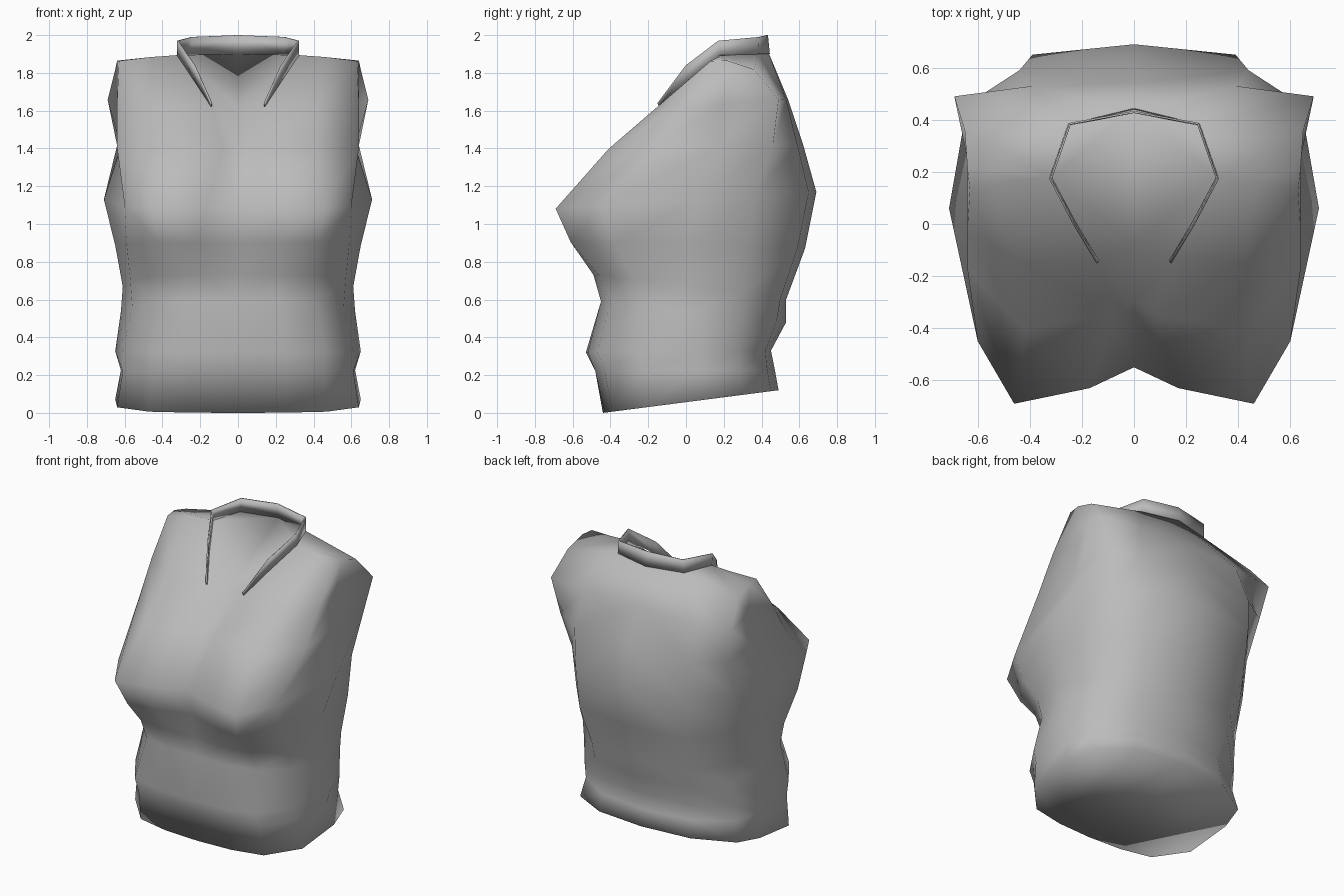
import bpy
import bmesh

if "Cube" in bpy.data.objects:
    bpy.data.objects.remove(bpy.data.objects["Cube"], do_unlink=True)

GREY = (0.5, 0.5, 0.5, 1)
cloth = bpy.data.materials.new("grey cloth")
cloth.use_nodes = True
cloth.diffuse_color = GREY
cloth.node_tree.nodes["Principled BSDF"].inputs["Base Color"].default_value = GREY


def mirrored_part(name, points, faces, thickness=0):
    """Make the +x half from named points and mirror it across the centre."""
    bm = bmesh.new()
    used = {key for face in faces for key in face}
    verts = {key: bm.verts.new(co) for key, co in points.items() if key in used}
    for face in faces:
        bm.faces.new([verts[key] for key in face])
    bmesh.ops.triangulate(bm, faces=[f for f in bm.faces if len(f.verts) > 4])
    for f in bm.faces:
        f.smooth = True
    mesh = bpy.data.meshes.new(name)
    bm.to_mesh(mesh)
    bm.free()
    mesh.materials.append(cloth)
    obj = bpy.data.objects.new(name, mesh)
    bpy.context.collection.objects.link(obj)
    obj.modifiers.new("Mirror", 'MIRROR').use_clip = True
    if thickness:
        solid = obj.modifiers.new("Thickness", 'SOLIDIFY')
        solid.thickness = thickness
        solid.offset = 0


# Half outlines run from front centre, round the side, to back centre
STATIONS = ["front", "inner_bust", "bust", "front_side", "side", "back_side", "back", "spine"]
LOWER_OUTLINES = {
    "hem": (0, .12, [(0, -.44), (.25, -.43), (.47, -.39), (.64, -.21),
                     (.65, .12), (.6, .3), (.35, .45), (0, .49)]),
    "fold": (.22, .23, [(0, -.48), (.25, -.48), (.46, -.43), (.61, -.23),
                        (.62, .08), (.57, .28), (.34, .43), (0, .47)]),
    "hip": (.32, .33, [(0, -.53), (.25, -.52), (.46, -.47), (.61, -.25),
                       (.65, .08), (.58, .28), (.33, .42), (0, .45)]),
    "waist": (.59, .48, [(0, -.45), (.22, -.45), (.42, -.4), (.56, -.23),
                         (.62, .03), (.57, .3), (.36, .48), (0, .53)]),
    "ribs": (.73, .6, [(0, -.48), (.22, -.49), (.42, -.46), (.57, -.26),
                       (.61, 0), (.58, .3), (.37, .5), (0, .53)]),
    "underbust": (.9, .87, [(0, -.5), (.22, -.58), (.42, -.61), (.59, -.38),
                            (.65, 0), (.61, .33), (.4, .59), (0, .63)]),
}
UPPER_OUTLINES = {
    "bust_line": (1.09, 1.17, [(0, -.55), (.17, -.63), (.46, -.69), (.6, -.45),
                               (.71, .06), (.62, .36), (.39, .65), (0, .69)]),
    "armpit": (1.4, 1.42, [(0, -.29), (.08, -.35), (.42, -.41), (.64, -.17),
                           (.62, .16), (.64, .46), (.44, .59), (0, .62)]),
    "chest": (1.63, 1.66, [(0, 0), (.14, -.14), (.42, -.15), (.64, -.03),
                           (.61, .19), (.69, .49), (.39, .53), (0, .54)]),
    "shoulder": (1.89, 1.9, [(0, 0), (.32, .18), (.46, .17), (.63, .13),
                             (.64, .22), (.65, .36), (.25, .38), (0, .44)]),
}
outlines = LOWER_OUTLINES | UPPER_OUTLINES
points = {}
for ring, (z_front, z_back, outline) in outlines.items():
    y_front, y_back = outline[0][1], outline[-1][1]
    for station, (x, y) in zip(STATIONS, outline):
        t = (y - y_front) / (y_back - y_front)
        points[ring, station] = (x, y, z_front + (z_back - z_front) * t)
# Shoulder tips slope down from the neck and toward the back
for tip, drop in (("bust", .01), ("front_side", .03), ("side", .03), ("back_side", .08)):
    x, y, z = points["shoulder", tip]
    points["shoulder", tip] = (x, y, z - drop)

# Torso shell
rings = list(outlines)
shell = []
for low, high in zip(rings, rings[1:]):
    for a, b in zip(STATIONS, STATIONS[1:]):
        if a == "front" and high == "chest":
            shell.append([(low, a), (low, b), (high, b)])
        elif not (a == "front" and high == "shoulder"):
            shell.append([(low, a), (low, b), (high, b), (high, a)])
shell.append([("hem", s) for s in reversed(STATIONS)])
shell.append([("shoulder", s) for s in ("inner_bust", "bust", "front_side", "side")])
shell.append([("shoulder", s) for s in ("inner_bust", "side", "back_side", "back")])

# Surface closing the V neck, flowing on from the chest
neck = [("chest", "inner_bust"), ("shoulder", "inner_bust"),
        ("shoulder", "back"), ("shoulder", "spine")]
points["throat_hollow"] = (0, -.08, 1.62)
shell.append([("armpit", "front"), neck[0], "throat_hollow"])
shell.append(["throat_hollow"] + neck)
mirrored_part("vest_body", points, shell)

# Standing collar following the neckline, bowed up beside the throat
points["throat"] = (.23, .01, 1.76)
seam = [neck[0], "throat"] + neck[1:]
rim = ["rim_tip", "rim_throat", "rim_side", "rim_back", "rim_spine"]
points.update(zip(rim, [(.14, -.15, 1.64), (.23, 0, 1.84), (.32, .17, 1.97),
                        (.245, .385, 1.99), (0, .43, 2)]))
collar = [[seam[i], seam[i + 1], rim[i + 1], rim[i]] for i in range(4)]
mirrored_part("collar", points, collar, thickness=.008)
